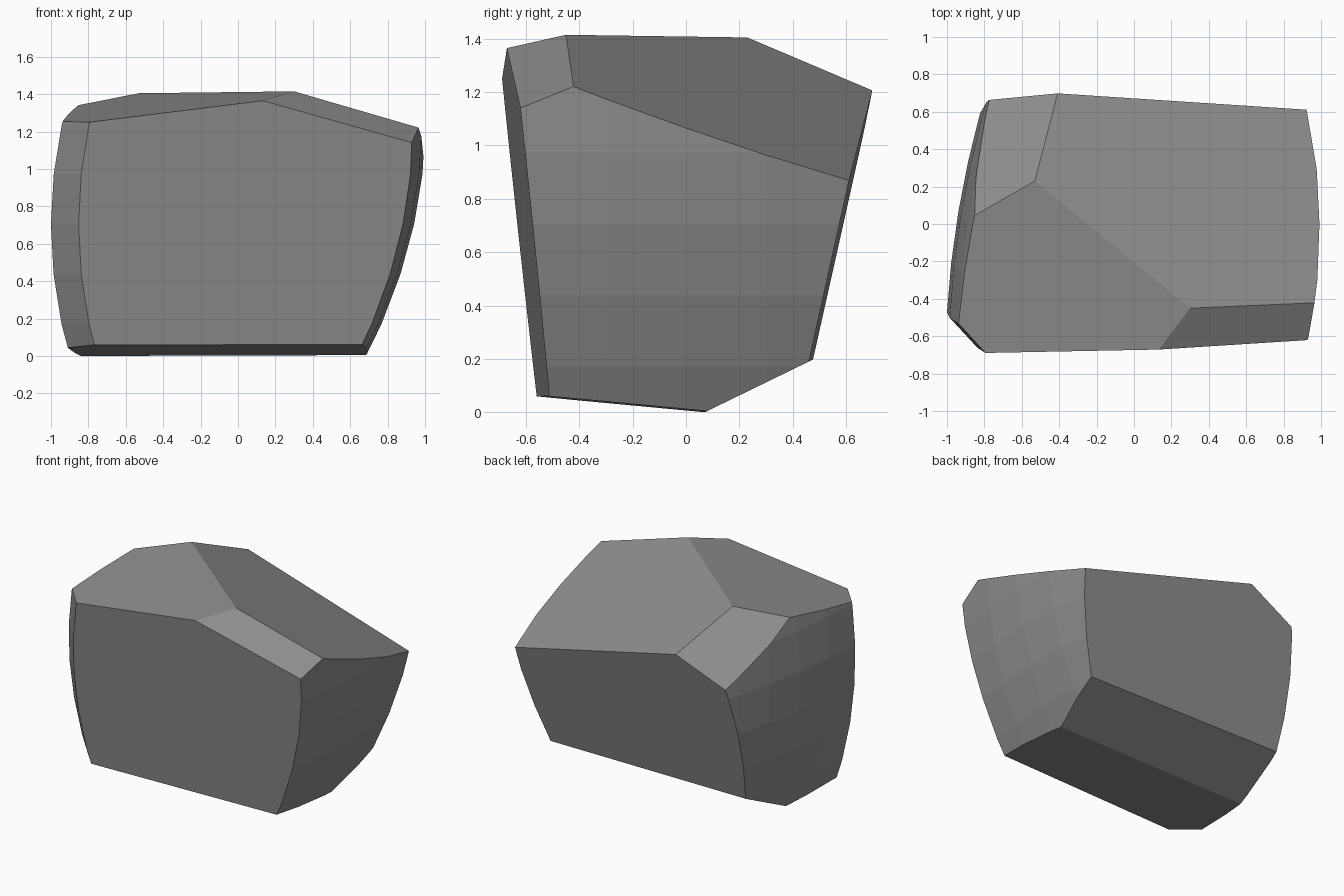
import bpy
import bmesh
from mathutils import Vector

default_cube = bpy.data.objects.get("Cube")
if default_cube:
    bpy.data.objects.remove(default_cube, do_unlink=True)


def spread(start, end, count):
    """Evenly spaced values from start to end."""
    return [start + (end - start) * i / (count - 1) for i in range(count)]


# Bulging side skins: width of the rock at a given depth and height
def right_skin(depth, height):
    return 0.69 + 0.5 * height - 0.2 * height ** 2 - 0.15 * (depth - 0.05) ** 2


def left_skin(depth, height):
    reach = depth + 0.47
    return -1.0 + 0.2 * (height - 0.68) ** 2 + 0.06 * reach + 0.1 * reach ** 2


def slanted(row, height):
    """Rows lean forward with height, parallel to the front face."""
    return row - 0.11 * height


heights = spread(-0.1, 1.5, 7)
bm = bmesh.new()

for height in heights:
    for depth in spread(-0.9, 0.9, 7):
        bm.verts.new((right_skin(depth, height), depth, height))
    for row in spread(-0.395, 0.95, 6):
        depth = slanted(row, height)
        bm.verts.new((left_skin(depth, height), depth, height))
    # Bevelled strip where the bulging side turns into the front
    corner = slanted(-0.395, height)
    strip = slanted(-0.655, height)
    bm.verts.new((left_skin(corner, height) + 0.24, strip, height))

# Rough block wrapped around both skins
hull = bmesh.ops.convex_hull(bm, input=bm.verts[:])
spare = [v for v in hull["geom_interior"] if isinstance(v, bmesh.types.BMVert)]
bmesh.ops.delete(bm, geom=spare, context="VERTS")

# Corner points shared by the flat cuts
peak = Vector((0.30, -0.45, 1.41))
ridge = Vector((-0.53, 0.23, 1.40))
front_peak = Vector((0.12, -0.68, 1.36))
right_shoulder = Vector((0.97, -0.41, 1.22))
left_shoulder = Vector((-0.86, 0.05, 1.33))
back_shoulder = Vector((-0.39, 0.70, 1.21))
back_corner = Vector((0.94, 0.61, 0.86))
front_left = Vector((-0.78, -0.69, 1.255))
front_right = Vector((0.93, -0.62, 1.13))
foot_left = Vector((-0.78, -0.56, 0.055))
foot_right = Vector((0.67, -0.505, 0.055))
keel_left = Vector((-0.86, 0.08, 0))
keel_right = Vector((0.69, 0.08, 0))
heel_left = Vector((-0.83, 0.48, 0.21))
heel_right = Vector((0.72, 0.47, 0.19))

cuts = {
    "front": (front_left, front_right, foot_left),
    "back": (back_shoulder, back_corner, heel_left),
    "top slope": (peak, ridge, back_corner),
    "top left": (peak, ridge, (-0.93, -0.53, 1.25)),
    "top front": (peak, front_peak, right_shoulder),
    "back bevel": (ridge, left_shoulder, back_shoulder),
    "bottom front": (foot_left, foot_right, keel_right),
    "bottom back": (keel_left, keel_right, heel_right),
}
middle = Vector((0, 0, 0.7))


def chop(mesh, first, second, third):
    """Slice off everything beyond the plane and cap the opening."""
    first, second, third = Vector(first), Vector(second), Vector(third)
    normal = (second - first).cross(third - first).normalized()
    if normal.dot(middle - first) > 0:
        normal.negate()
    geometry = mesh.verts[:] + mesh.edges[:] + mesh.faces[:]
    bmesh.ops.bisect_plane(mesh, geom=geometry, plane_co=first,
                           plane_no=normal, clear_outer=True)
    rim = [e for e in mesh.edges if e.is_boundary]
    bmesh.ops.holes_fill(mesh, edges=rim, sides=0)


for points in cuts.values():
    chop(bm, *points)

# Tidy up and rest it on the ground
bmesh.ops.remove_doubles(bm, verts=bm.verts[:], dist=0.002)
bmesh.ops.dissolve_limit(bm, angle_limit=0.01, verts=bm.verts[:], edges=bm.edges[:])
bmesh.ops.recalc_face_normals(bm, faces=bm.faces[:])
lowest = min(v.co.z for v in bm.verts)
bmesh.ops.translate(bm, verts=bm.verts[:], vec=(0, 0, -lowest))

mesh = bpy.data.meshes.new("rock")
bm.to_mesh(mesh)
bm.free()
rock = bpy.data.objects.new("rock", mesh)
bpy.context.collection.objects.link(rock)

# Plain grey stone
stone = bpy.data.materials.new("grey stone")
stone.use_nodes = True
grey = (0.27, 0.27, 0.27, 1)
stone.diffuse_color = grey
stone.node_tree.nodes["Principled BSDF"].inputs["Base Color"].default_value = grey
mesh.materials.append(stone)
